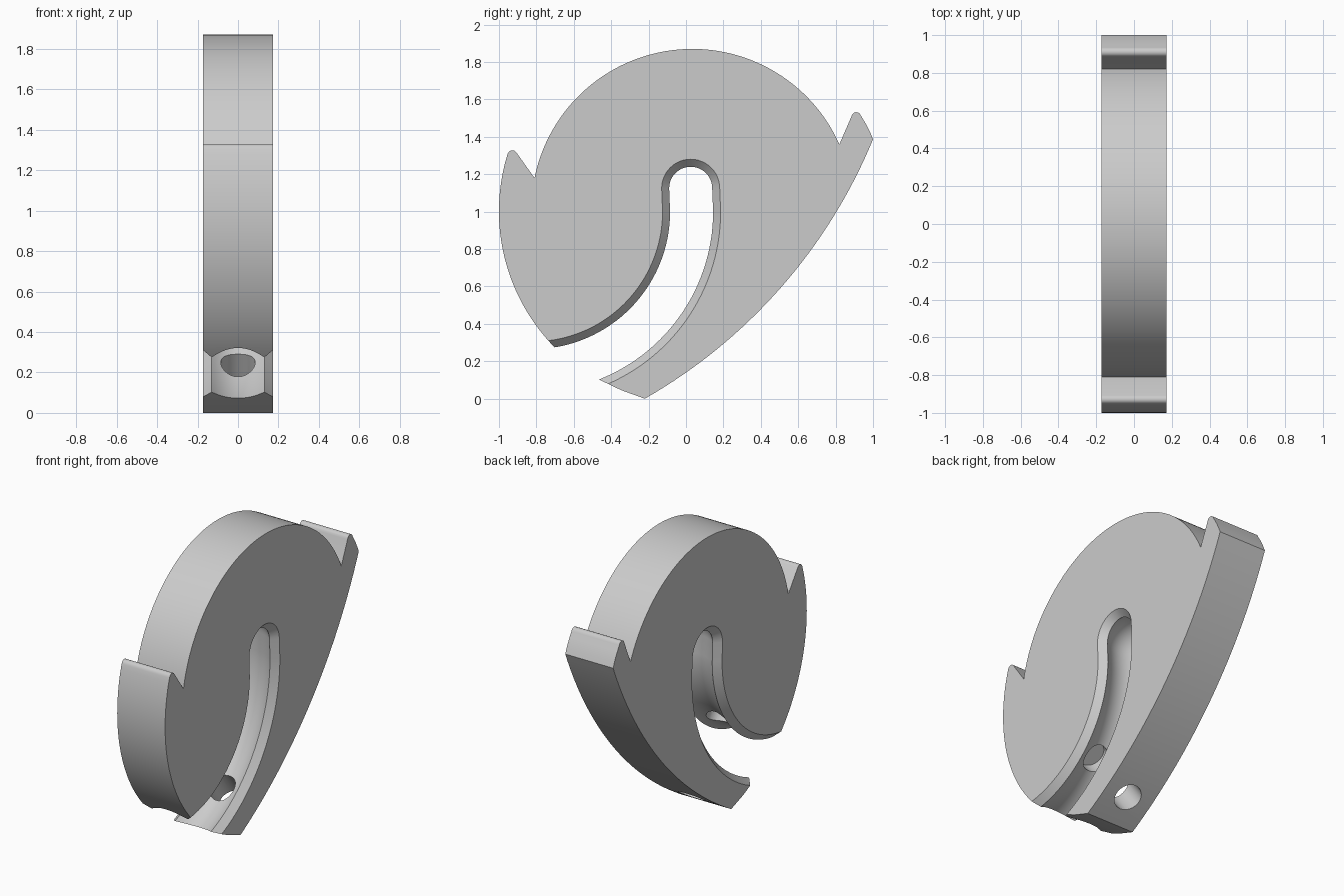
import bpy, bmesh, math
from mathutils import Vector, Matrix

if "Cube" in bpy.data.objects:
    bpy.data.objects.remove(bpy.data.objects["Cube"])

HALF = 0.173  # half thickness of the plate


def arc(p, q, r, n):
    """Points on the circle through p, q, r (from p to r)."""
    (ax, ay), (bx, by), (cx, cy) = p, q, r
    d = 2 * (ax * (by - cy) + bx * (cy - ay) + cx * (ay - by))
    sa, sb, sc = ax * ax + ay * ay, bx * bx + by * by, cx * cx + cy * cy
    ux = (sa * (by - cy) + sb * (cy - ay) + sc * (ay - by)) / d
    uy = (sa * (cx - bx) + sb * (ax - cx) + sc * (bx - ax)) / d
    rad = math.hypot(ax - ux, ay - uy)
    a0, a1, a2 = [math.atan2(y - uy, x - ux) for x, y in (p, q, r)]
    tau = 2 * math.pi
    sweep = (a2 - a0) % tau
    if (a1 - a0) % tau > sweep:
        sweep -= tau
    return [(ux + rad * math.cos(a0 + sweep * i / n),
             uy + rad * math.sin(a0 + sweep * i / n)) for i in range(n + 1)]


def loft(name, levels):
    """Solid from stacked (x, outline) layers with equal point counts."""
    bm = bmesh.new()
    rings = [[bm.verts.new((x, y, z)) for y, z in pts] for x, pts in levels]
    n = len(rings[0])
    for a, b in zip(rings, rings[1:]):
        for i in range(n):
            j = (i + 1) % n
            bm.faces.new((a[i], a[j], b[j], b[i]))
    bm.faces.new(rings[0][::-1])
    bm.faces.new(rings[-1])
    bmesh.ops.recalc_face_normals(bm, faces=bm.faces)
    return make(name, bm)


def make(name, bm):
    me = bpy.data.meshes.new(name)
    bm.to_mesh(me)
    bm.free()
    ob = bpy.data.objects.new(name, me)
    bpy.context.collection.objects.link(ob)
    return ob


# plate outline: disc top, two pointed lips, left bulge, curved arm
outline = arc((-0.81, 1.18), (0.03, 1.87), (0.82, 1.36), 72)
outline += arc((0.884, 1.508), (0.91, 1.532), (0.936, 1.512), 6)
outline += arc((0.94, 1.505), (0.972, 1.45), (1.0, 1.387), 4)
outline += arc((1.0, 1.387), (0.6, 0.705), (-0.22, 0.0), 32)[1:]
outline += [(-0.345, 0.045), (-0.46, 0.10)]
outline += arc((-0.69, 0.262), (-1.0, 1.02), (-0.955, 1.305), 40)
outline += arc((-0.952, 1.312), (-0.932, 1.328), (-0.908, 1.318), 6)
body = loft("hook_plate", [(-HALF, outline), (HALF, outline)])


def slot(w):
    """Outline of the curved slot with half width w and a round top."""
    angles = [math.radians(-95 + 95 * i / 40) for i in range(41)]
    side = lambda r: [(-0.82 + r * math.cos(a), 1.0 + r * math.sin(a)) for a in angles]
    cap = [(0.025 + w * math.cos(math.pi * i / 24),
            1.125 + w * math.sin(math.pi * i / 24)) for i in range(25)]
    return side(0.85 + w) + cap + side(0.85 - w)[::-1]


# slot cutter: chamfered at both faces, hollowed groove in the middle
levels = [(-0.193, slot(0.174))]
for i in range(17):
    x = -0.13 + 0.26 * i / 16
    levels.append((x, slot(0.115 + 0.052 * (1 - (x / 0.13) ** 2))))
levels.append((0.193, slot(0.174)))
slot_cutter = loft("slot_cutter", levels)

# pin hole: through the arm and a little way into the body
start, end = Vector((0, 0.02, 0.0)), Vector((0, -0.40, 0.56))
axis = end - start
bm = bmesh.new()
rot = axis.to_track_quat('Z', 'X').to_matrix().to_4x4()
bmesh.ops.create_cone(bm, cap_ends=True, segments=40, radius1=0.085, radius2=0.085,
                      depth=axis.length,
                      matrix=Matrix.Translation((start + end) / 2) @ rot)
pin_cutter = make("pin_cutter", bm)

# cut the plate, then drop the cutters
bpy.context.view_layer.objects.active = body
body.select_set(True)
for cutter in (slot_cutter, pin_cutter):
    cutter.hide_render = True
    mod = body.modifiers.new("cut", 'BOOLEAN')
    mod.operation = 'DIFFERENCE'
    mod.solver = 'EXACT'
    mod.object = cutter
    bpy.ops.object.modifier_apply(modifier=mod.name)
    bpy.data.objects.remove(cutter)

grey = bpy.data.materials.new("light_grey")
grey.diffuse_color = (0.6, 0.6, 0.6, 1)
grey.use_nodes = True
grey.node_tree.nodes["Principled BSDF"].inputs["Base Color"].default_value = grey.diffuse_color
body.data.materials.clear()
body.data.materials.append(grey)
bpy.ops.object.shade_smooth_by_angle(angle=math.radians(28))
